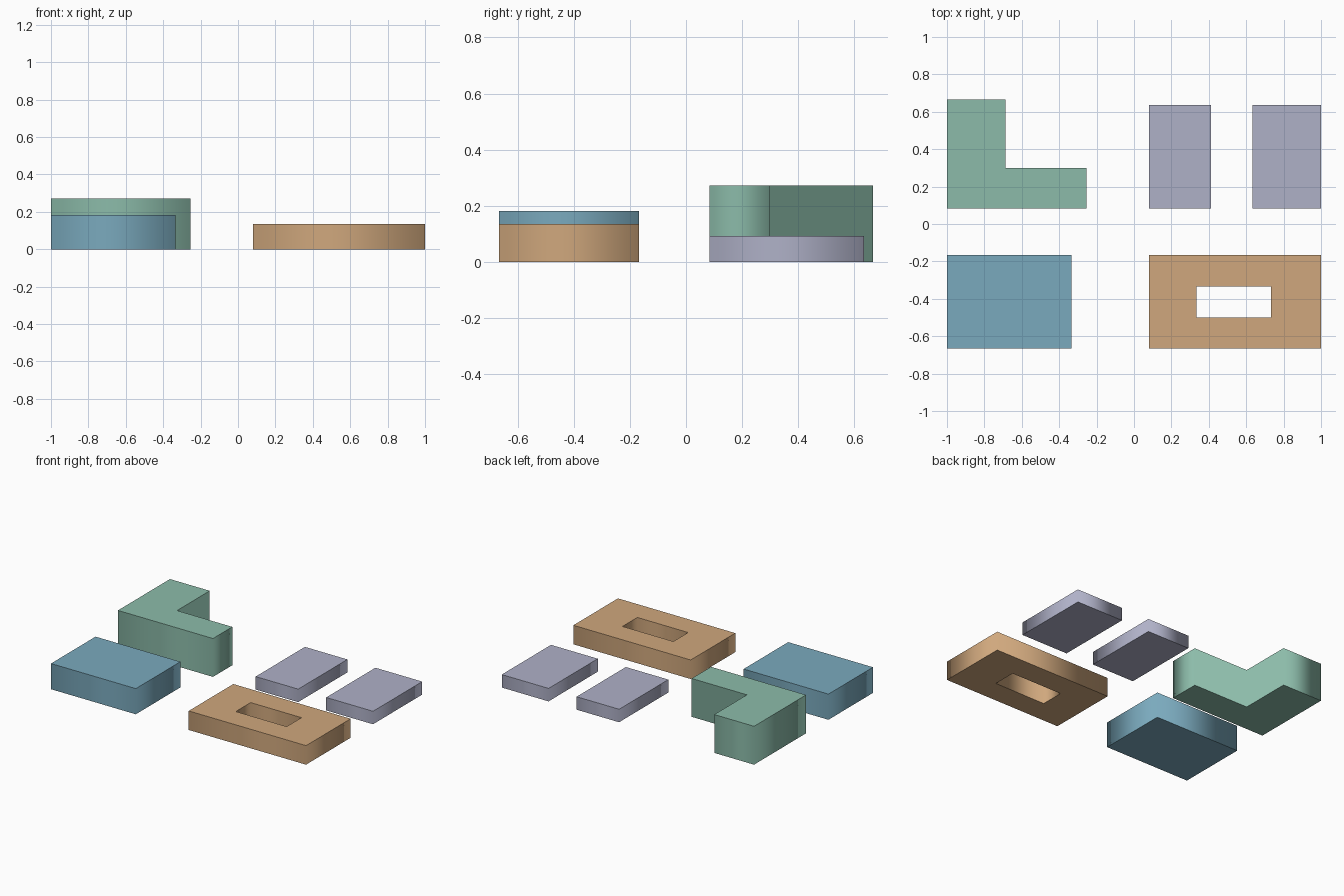
import bpy
import bmesh

cube = bpy.data.objects.get("Cube")
if cube:
    bpy.data.objects.remove(cube, do_unlink=True)


def make_material(name, rgb):
    mat = bpy.data.materials.new(name)
    mat.use_nodes = True
    colour = (*rgb, 1.0)
    mat.diffuse_color = colour
    mat.node_tree.nodes["Principled BSDF"].inputs["Base Color"].default_value = colour
    return mat


def rectangle(x0, x1, y0, y1):
    return [(x0, y0), (x1, y0), (x1, y1), (x0, y1)]


def prism(name, outline, height, mat, hole=None):
    """Extrude a counter-clockwise outline, optionally pierced by a matching hole."""
    bm = bmesh.new()
    rings = []
    for loop in [outline] + ([hole] if hole else []):
        rings.append([[bm.verts.new((x, y, z)) for x, y in loop] for z in (0, height)])
    # Walls
    for low, high in rings:
        for i in range(len(low)):
            j = (i + 1) % len(low)
            bm.faces.new((low[i], low[j], high[j], high[i]))
    walls = list(bm.faces)
    # Caps: one polygon, or a frame of quads around the hole
    for level in (0, 1):
        outer = rings[0][level]
        if hole:
            inner = rings[1][level]
            for i in range(len(outer)):
                j = (i + 1) % len(outer)
                bm.faces.new((outer[i], outer[j], inner[j], inner[i]))
        else:
            bm.faces.new(outer)
    bmesh.ops.recalc_face_normals(bm, faces=bm.faces)
    # Walls shade smoothly around corners, with crisp rims at the caps
    for face in walls:
        face.smooth = True
    for edge in bm.edges:
        if sum(face in walls for face in edge.link_faces) == 1:
            edge.smooth = False
    mesh = bpy.data.meshes.new(name)
    bm.to_mesh(mesh)
    bm.free()
    mesh.materials.append(mat)
    obj = bpy.data.objects.new(name, mesh)
    bpy.context.collection.objects.link(obj)
    return obj


blue = make_material("soft_blue", (0.195, 0.40, 0.51))
tan = make_material("warm_tan", (0.63, 0.39, 0.205))
green = make_material("sage_green", (0.262, 0.50, 0.40))
lavender = make_material("grey_lavender", (0.43, 0.44, 0.575))

FRONT, FRONT_BACK, REAR = -0.666, -0.167, 0.084

# Front row: plain block and pierced block
prism("plain_block", rectangle(-1, -0.335, FRONT, FRONT_BACK), 0.182, blue)
prism("pierced_block", rectangle(0.08, 1, FRONT, FRONT_BACK), 0.135, tan,
      hole=rectangle(0.333, 0.732, -0.5, -0.334))

# Back row: L-shaped block and a pair of low slabs
prism("corner_block",
      [(-1, REAR), (-0.255, REAR), (-0.255, 0.30), (-0.688, 0.30),
       (-0.688, 0.666), (-1, 0.666)], 0.272, green)
for name, x0, x1 in (("inner_slab", 0.08, 0.413), ("outer_slab", 0.633, 1)):
    prism(name, rectangle(x0, x1, REAR, 0.635), 0.092, lavender)
